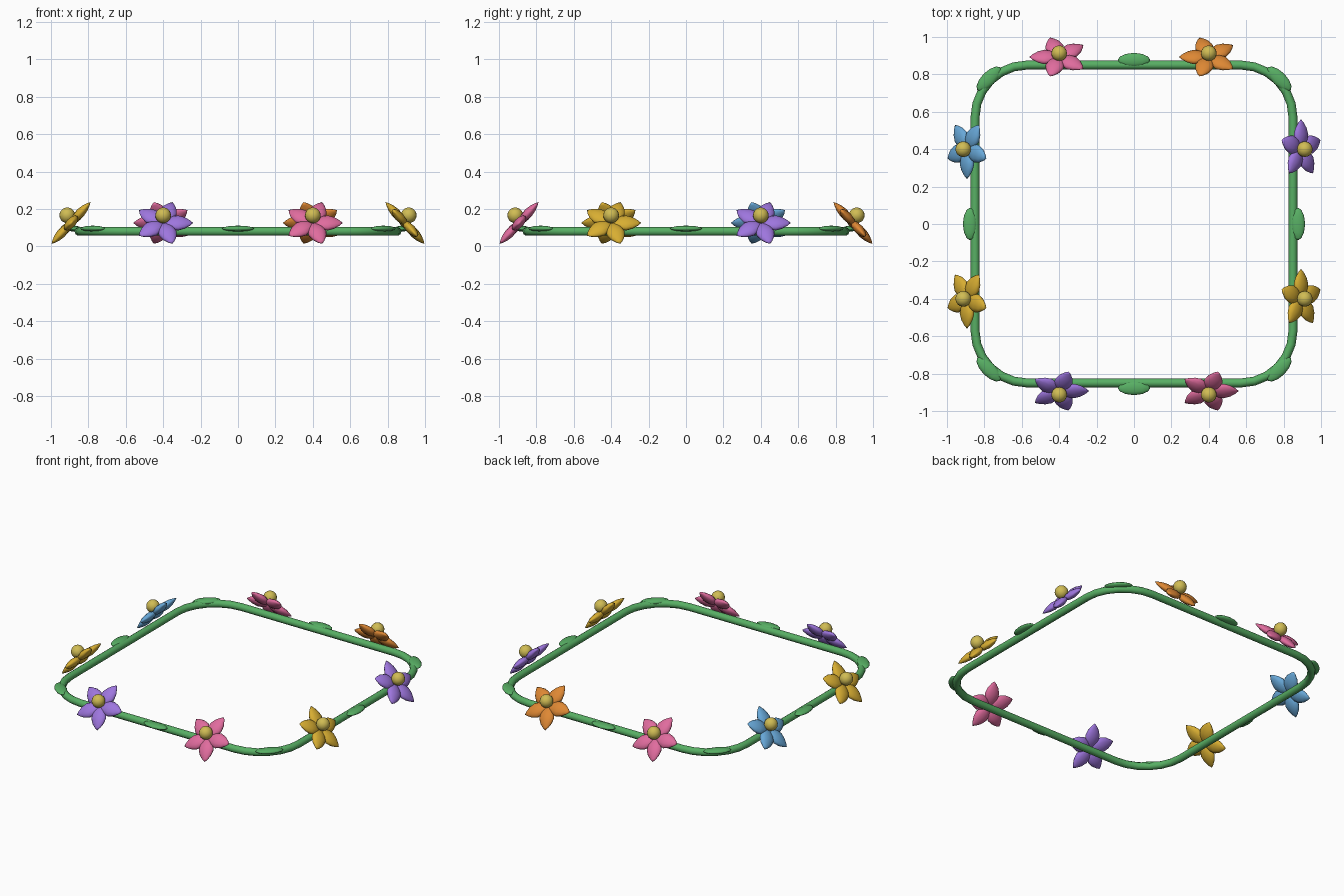
import bpy, bmesh, math
from mathutils import Matrix, Vector

cube = bpy.data.objects.get("Cube")
if cube:
    bpy.data.objects.remove(cube, do_unlink=True)


def material(name, r, g, b):
    lin = [((c / 255 + 0.055) / 1.055) ** 2.4 for c in (r, g, b)]
    mat = bpy.data.materials.new(name)
    mat.use_nodes = True
    mat.diffuse_color = (*lin, 1)
    mat.node_tree.nodes["Principled BSDF"].inputs["Base Color"].default_value = (*lin, 1)
    return mat


green = material("leaf green", 88, 175, 100)
gold = material("flower centre gold", 208, 188, 84)
petal_mats = {
    "purple": material("petal purple", 158, 118, 222),
    "pink": material("petal pink", 224, 108, 158),
    "yellow": material("petal yellow", 216, 174, 50),
    "orange": material("petal orange", 222, 136, 52),
    "blue": material("petal blue", 104, 168, 216),
}


def finish(name, bm, mat):
    mesh = bpy.data.meshes.new(name)
    bmesh.ops.recalc_face_normals(bm, faces=bm.faces[:])
    for f in bm.faces:
        f.smooth = True
    bm.to_mesh(mesh)
    bm.free()
    mesh.materials.append(mat)
    obj = bpy.data.objects.new(name, mesh)
    bpy.context.collection.objects.link(obj)
    return obj


def spindle(bm, profile, flat, matrix, sides=12):
    """Pointed, flattened body along local x from (distance, half width) pairs."""
    rings = []
    for x, w in profile:
        angles = [math.tau * k / sides for k in range(sides)] if w else [0]
        rings.append([bm.verts.new(matrix @ Vector((x, w * math.cos(a), w * flat * math.sin(a))))
                      for a in angles])
    for r, s in zip(rings, rings[1:]):
        for k in range(sides):
            quad = [r[k % len(r)], r[(k + 1) % len(r)], s[(k + 1) % len(s)], s[k % len(s)]]
            bm.faces.new(list(dict.fromkeys(quad)))


def turn(angle, axis="Z"):
    return Matrix.Rotation(angle, 4, axis)


# Vine: a round tube swept along a rounded square
EDGE, BEND, STEPS = 0.85, 0.28, 6
path = []
for corner in range(4):
    for k in range(STEPS + 1):
        a = (corner + k / STEPS) * math.pi / 2
        mid = (corner + 0.5) * math.pi / 2
        offset = (EDGE - BEND) * math.sqrt(2)
        path.append((offset * math.cos(mid) + BEND * math.cos(a),
                     offset * math.sin(mid) + BEND * math.sin(a), 0.08, 1))
curve = bpy.data.curves.new("vine_path", "CURVE")
curve.dimensions = "3D"
curve.bevel_depth = 0.024
curve.bevel_resolution = 3
spline = curve.splines.new("POLY")
spline.points.add(len(path) - 1)
for point, co in zip(spline.points, path):
    point.co = co
spline.use_cyclic_u = True
helper = bpy.data.objects.new("vine_path", curve)
bpy.context.collection.objects.link(helper)
mesh = bpy.data.meshes.new_from_object(helper.evaluated_get(bpy.context.evaluated_depsgraph_get()))
bpy.data.objects.remove(helper, do_unlink=True)
bm = bmesh.new()
bm.from_mesh(mesh)
finish("vine", bm, green)

# Leaves: one at the middle of each side and one at each corner
leaf_profile = [(-0.087, 0), (-0.075, 0.018), (-0.045, 0.032), (0, 0.038),
                (0.045, 0.032), (0.075, 0.018), (0.087, 0)]
for i in range(8):
    reach = 1.098 if i % 2 else 0.877
    bm = bmesh.new()
    spindle(bm, leaf_profile, 0.42,
            turn(i * math.pi / 4) @ Matrix.Translation((0, -reach, 0.095)))
    finish(f"leaf_{i + 1}", bm, green)

# Flowers: two per side, tilted outward, each with five petals and a round centre
petal_profile = [(0, 0), (0.015, 0.022), (0.045, 0.043), (0.08, 0.05),
                 (0.115, 0.038), (0.143, 0.018), (0.16, 0)]
sides = [("front", "purple", "pink"), ("right", "yellow", "purple"),
         ("back", "orange", "pink"), ("left", "blue", "yellow")]
for i, (side, *colours) in enumerate(sides):
    for x, colour in zip((-0.4, 0.4), colours):
        place = turn(i * math.pi / 2) @ Matrix.Translation((x, -0.893, 0.125))
        bm = bmesh.new()
        for p in range(5):
            spindle(bm, petal_profile, 0.5,
                    place @ turn(math.radians(47), "X") @ turn(math.tau * p / 5))
        finish(f"{side}_{colour}_petals", bm, petal_mats[colour])
        bm = bmesh.new()
        bmesh.ops.create_uvsphere(bm, u_segments=16, v_segments=10, radius=0.042,
                                  matrix=place @ Matrix.Translation((0, -0.02, 0.041)))
        finish(f"{side}_{colour}_centre", bm, gold)
